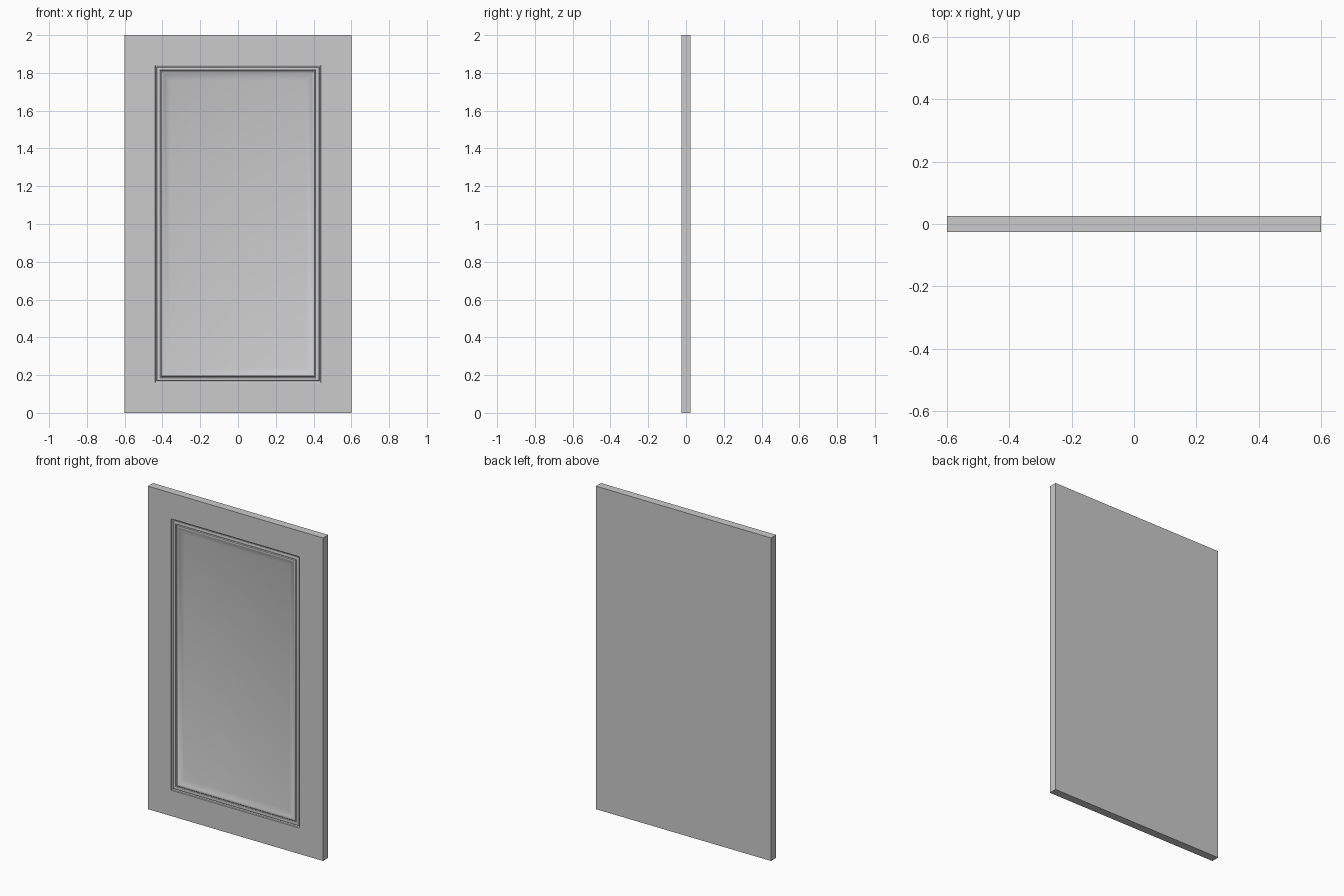
import bpy, bmesh, math

if "Cube" in bpy.data.objects:
    bpy.data.objects.remove(bpy.data.objects["Cube"])

W, H, T = 1.2, 2.0, 0.05

# Moulding cross-section: (inset from the door edge, depth below the front face)
profile = [(0.0, 0.0), (0.16, 0.0), (0.162, 0.006), (0.167, 0.008)]
# Rounded bead
for i in range(7):
    a = math.pi * i / 6
    profile.append((0.178 - 0.009 * math.cos(a), 0.009 - 0.006 * math.sin(a)))
# Quirk, small cove step and sloped border down to the recessed panel
profile += [(0.190, 0.010), (0.194, 0.006), (0.200, 0.005), (0.204, 0.006),
            (0.208, 0.009), (0.240, 0.019)]

bm = bmesh.new()


def ring(inset, y):
    x, z0, z1 = W / 2 - inset, inset, H - inset
    return [bm.verts.new(p) for p in ((-x, y, z0), (x, y, z0), (x, y, z1), (-x, y, z1))]


def bridge(a, b):
    for i in range(4):
        j = (i + 1) % 4
        bm.faces.new((a[i], a[j], b[j], b[i]))


# Back, edges, then the moulded front as mitred concentric rings
rings = [ring(0, T / 2)] + [ring(i, -T / 2 + d) for i, d in profile]
bm.faces.new(rings[0])
for a, b in zip(rings, rings[1:]):
    bridge(a, b)
bm.faces.new(rings[-1])
bmesh.ops.recalc_face_normals(bm, faces=bm.faces)

mesh = bpy.data.meshes.new("door_panel")
bm.to_mesh(mesh)
bm.free()
door = bpy.data.objects.new("door_panel", mesh)
bpy.context.collection.objects.link(door)
bpy.context.view_layer.objects.active = door
door.select_set(True)
bpy.ops.object.shade_smooth_by_angle(angle=math.radians(30))
